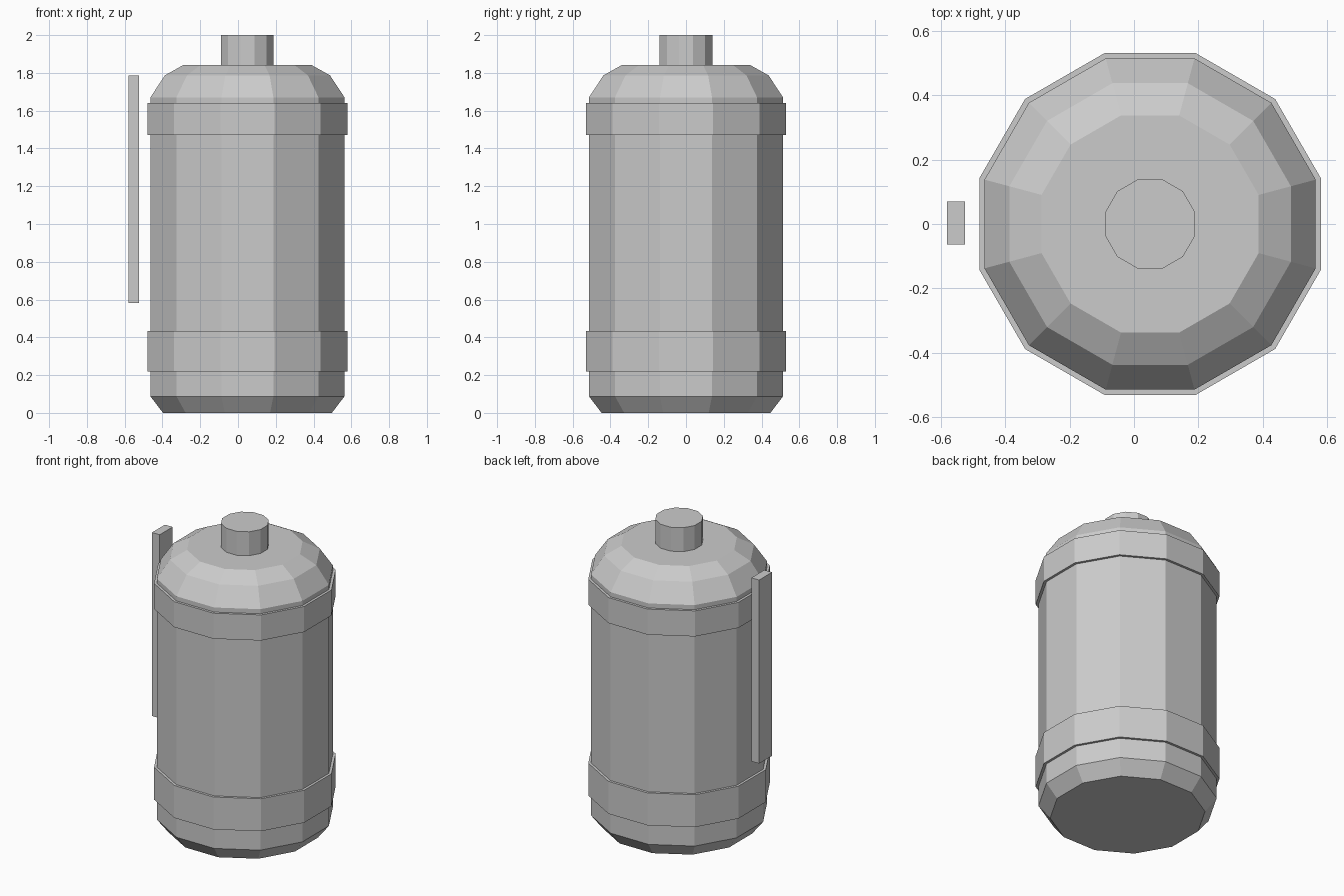
import bpy, bmesh, math

if "Cube" in bpy.data.objects:
    bpy.data.objects.remove(bpy.data.objects["Cube"])

SIDES = 12
AXIS_X = 0.05                       # canister axis sits right of the handle
TO_CORNER = 1 / math.cos(math.pi / SIDES)

grey = bpy.data.materials.new("grey")
grey.diffuse_color = (0.6, 0.6, 0.6, 1)
grey.use_nodes = True
grey.node_tree.nodes["Principled BSDF"].inputs["Base Color"].default_value = grey.diffuse_color


def finish(name, bm):
    bmesh.ops.recalc_face_normals(bm, faces=bm.faces)
    mesh = bpy.data.meshes.new(name)
    bm.to_mesh(mesh)
    bm.free()
    mesh.materials.append(grey)
    obj = bpy.data.objects.new(name, mesh)
    bpy.context.collection.objects.link(obj)
    return obj


def lathe(name, profile, ring=False):
    """Spin (flat-to-flat half width, z) points into a faceted solid or ring."""
    bm = bmesh.new()
    loops = []
    for half, z in profile:
        r = half * TO_CORNER
        loops.append([bm.verts.new((AXIS_X + r * math.cos(a), r * math.sin(a), z))
                      for a in (2 * math.pi * (i + 0.5) / SIDES for i in range(SIDES))])
    pairs = list(zip(loops, loops[1:]))
    if ring:
        pairs.append((loops[-1], loops[0]))
    else:
        bm.faces.new(loops[0])
        bm.faces.new(loops[-1])
    for lo, hi in pairs:
        for i in range(SIDES):
            j = (i + 1) % SIDES
            bm.faces.new((lo[i], lo[j], hi[j], hi[i]))
    return finish(name, bm)


# Main canister with chamfered base and stepped dome
lathe("canister_body", [(0.447, 0), (0.514, 0.088), (0.514, 1.67),
                        (0.437, 1.787), (0.337, 1.843)])

# Reinforcing bands
for name, z0, z1 in (("lower_band", 0.22, 0.433), ("upper_band", 1.472, 1.64)):
    lathe(name, [(0.505, z0), (0.53, z0), (0.53, z1), (0.505, z1)], ring=True)

# Cap on top
lathe("top_cap", [(0.139, 1.83), (0.139, 2.0)])

# Flat handle bar beside the body
bm = bmesh.new()
bmesh.ops.create_cube(bm, size=1)
bmesh.ops.scale(bm, vec=(0.056, 0.134, 1.205), verts=bm.verts)
bmesh.ops.translate(bm, vec=(-0.552, 0.003, 1.183), verts=bm.verts)
finish("handle_bar", bm)
